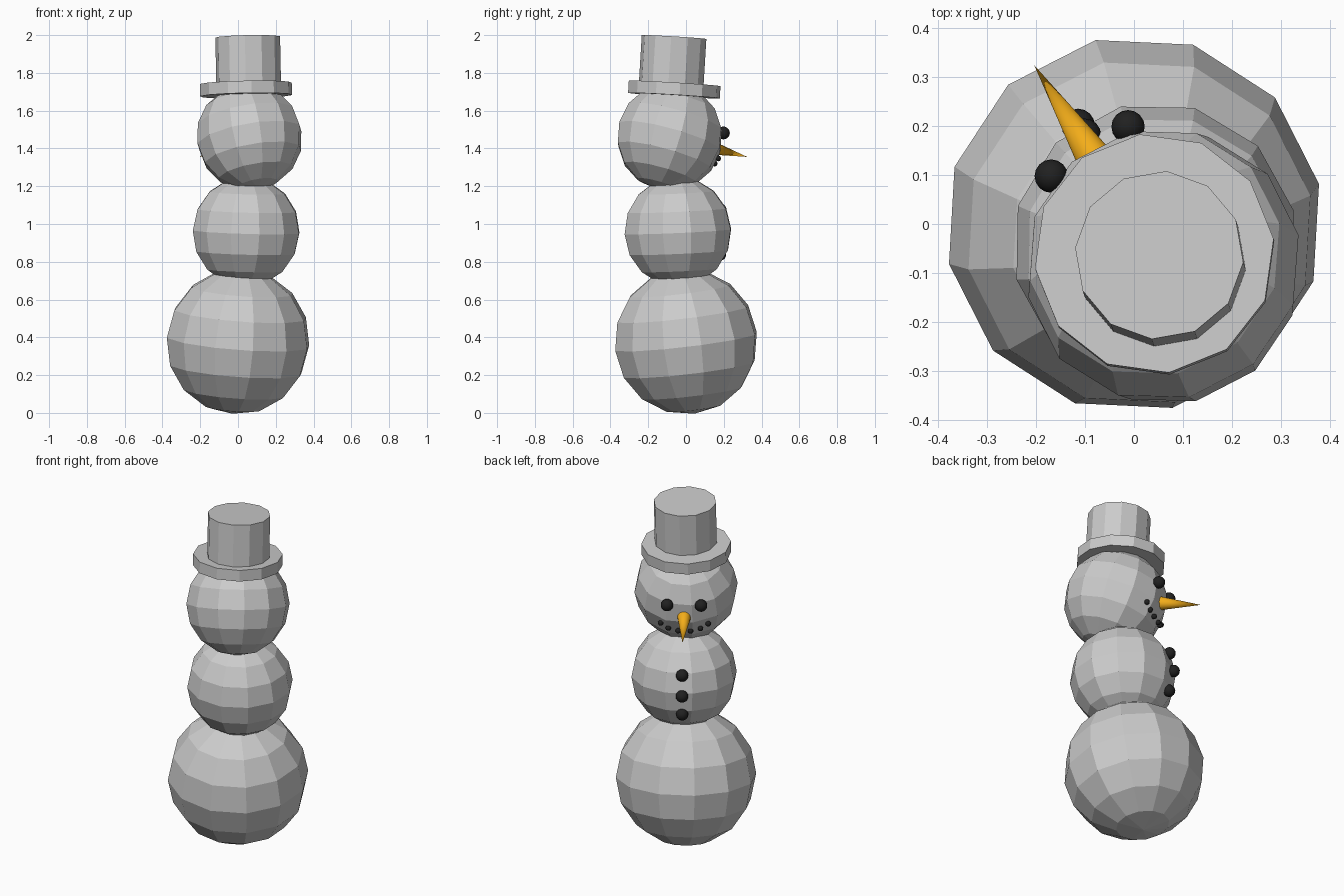
import bpy, math
from mathutils import Vector, Matrix

if "Cube" in bpy.data.objects:
    bpy.data.objects.remove(bpy.data.objects["Cube"])

FRONT = Vector((-0.54, 0.84, 0)).normalized()   # direction the face looks
SIDE = Vector((FRONT.y, -FRONT.x, 0))

def material(name, rgb):
    m = bpy.data.materials.new(name)
    m.diffuse_color = (*rgb, 1)
    m.use_nodes = True
    m.node_tree.nodes["Principled BSDF"].inputs["Base Color"].default_value = m.diffuse_color
    return m

coal = material("coal", (0.015, 0.015, 0.015))
carrot = material("carrot", (0.9, 0.42, 0.01))

def finish(name, mat=None, smooth=False):
    o = bpy.context.object
    o.name = name
    if mat:
        o.data.materials.append(mat)
    if smooth:
        bpy.ops.object.shade_smooth_by_angle()
    return o

def orient(o, loc, axis, spin=0):
    # lean the local z axis onto the given axis without adding twist
    q = Vector((0, 0, 1)).rotation_difference(Vector(axis))
    o.matrix_world = (Matrix.Translation(loc) @ q.to_matrix().to_4x4()
                      @ Matrix.Rotation(math.radians(spin), 4, 'Z'))

def ball(name, loc, r, lean, spin):
    bpy.ops.mesh.primitive_uv_sphere_add(segments=12, ring_count=8, radius=r)
    a = math.radians(lean)
    orient(finish(name), loc, FRONT * math.sin(a) + Vector((0, 0, math.cos(a))), spin)

def disc(name, loc, r, h, spin):
    bpy.ops.mesh.primitive_cylinder_add(vertices=12, radius=r, depth=h)
    orient(finish(name), loc, (-0.02, 0.06, 1), spin)

def pebble(name, center, dist, side, up, r):
    # place a coal on a snowball surface, offset sideways and vertically
    d = math.sqrt(dist**2 - side**2 - up**2)
    loc = center + FRONT * d + SIDE * side + Vector((0, 0, up))
    bpy.ops.mesh.primitive_uv_sphere_add(segments=16, ring_count=10, radius=r, location=loc)
    finish(name, coal, True)

# snowballs
head = Vector((0.06, -0.086, 1.46))
chest = Vector((0.043, -0.043, 0.96))
ball("base_ball", Vector((0, 0, 0.378)), 0.386, -8, 12)
ball("middle_ball", chest, 0.291, -3, 14)
ball("head_ball", head, 0.284, 18, 12)

# hat
disc("hat_brim", Vector((0.042, -0.062, 1.712)), 0.245, 0.065, 7)
disc("hat_crown", Vector((0.054, -0.071, 1.86)), 0.172, 0.26, 25)

# face and buttons
for s in (-1, 1):
    pebble("eye", head, 0.294, s * 0.093, 0.022, 0.034)
    for side, up in ((0.034, -0.153), (0.088, -0.14), (0.13, -0.113)):
        pebble("mouth_coal", head, 0.28, s * side, up, 0.015)
for up in (-0.12, 0, 0.115):
    pebble("button", chest, 0.29, 0, up, 0.034)

# nose
aim = (FRONT + Vector((0, 0, -0.215))).normalized()
bpy.ops.mesh.primitive_cone_add(vertices=16, radius1=0.037, radius2=0, depth=0.23)
orient(finish("nose", carrot, True), head + aim * 0.383, aim)
